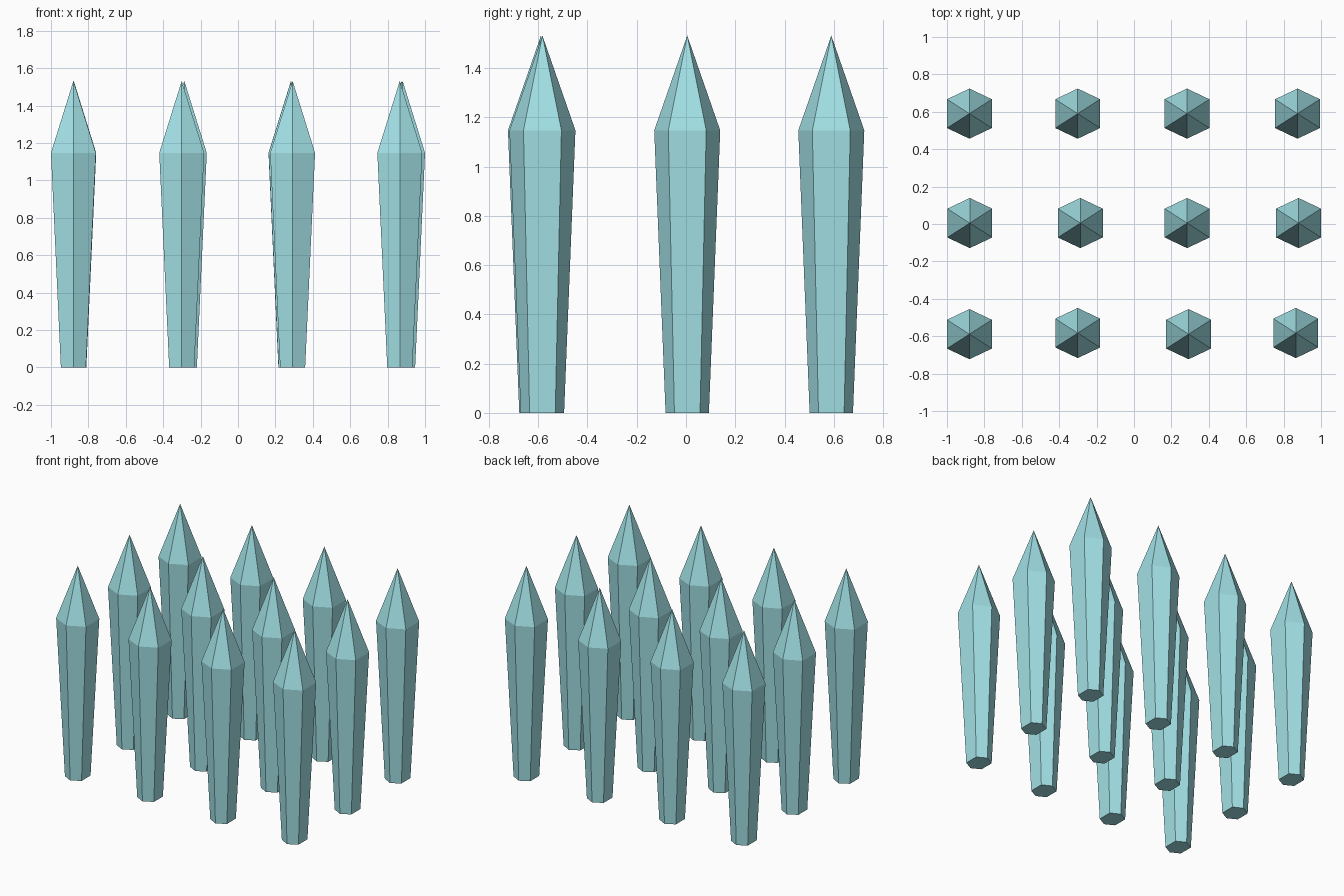
import bpy

if "Cube" in bpy.data.objects:
    bpy.data.objects.remove(bpy.data.objects["Cube"])

# Shared crystal: stretched hexagon, (half width x, side corner y, end corner y, height)
BASE = (0.067, 0.052, 0.088, 0.0)
SHOULDER = (0.12, 0.077, 0.134, 1.147)
TIP_Z = 1.532


def ring(w, s, e, z):
    return [(0, -e, z), (w, -s, z), (w, s, z), (0, e, z), (-w, s, z), (-w, -s, z)]


verts = ring(*BASE) + ring(*SHOULDER) + [(0, 0, TIP_Z)]
faces = [tuple(reversed(range(6)))]
for i in range(6):
    j = (i + 1) % 6
    faces += [(i, j, 6 + j, 6 + i), (6 + i, 6 + j, 12)]

mesh = bpy.data.meshes.new("crystal")
mesh.from_pydata(verts, [], faces)
mat = bpy.data.materials.new("pale_cyan")
mat.diffuse_color = (0.36, 0.75, 0.79, 1)
mat.use_nodes = True
mat.node_tree.nodes["Principled BSDF"].inputs["Base Color"].default_value = mat.diffuse_color
mesh.materials.append(mat)

# Slightly uneven grid of crystals: three rows of four
rows = {
    "front": [(-0.88, -0.589), (-0.301, -0.583), (0.292, -0.589), (0.865, -0.583)],
    "middle": [(-0.878, 0.005), (-0.287, 0.005), (0.284, 0.005), (0.88, 0.005)],
    "back": [(-0.88, 0.59), (-0.301, 0.59), (0.283, 0.59), (0.874, 0.59)],
}
for row, spots in rows.items():
    for n, (x, y) in enumerate(spots, 1):
        ob = bpy.data.objects.new(f"crystal_{row}_{n}", mesh)
        ob.location = (x, y, 0)
        bpy.context.collection.objects.link(ob)
